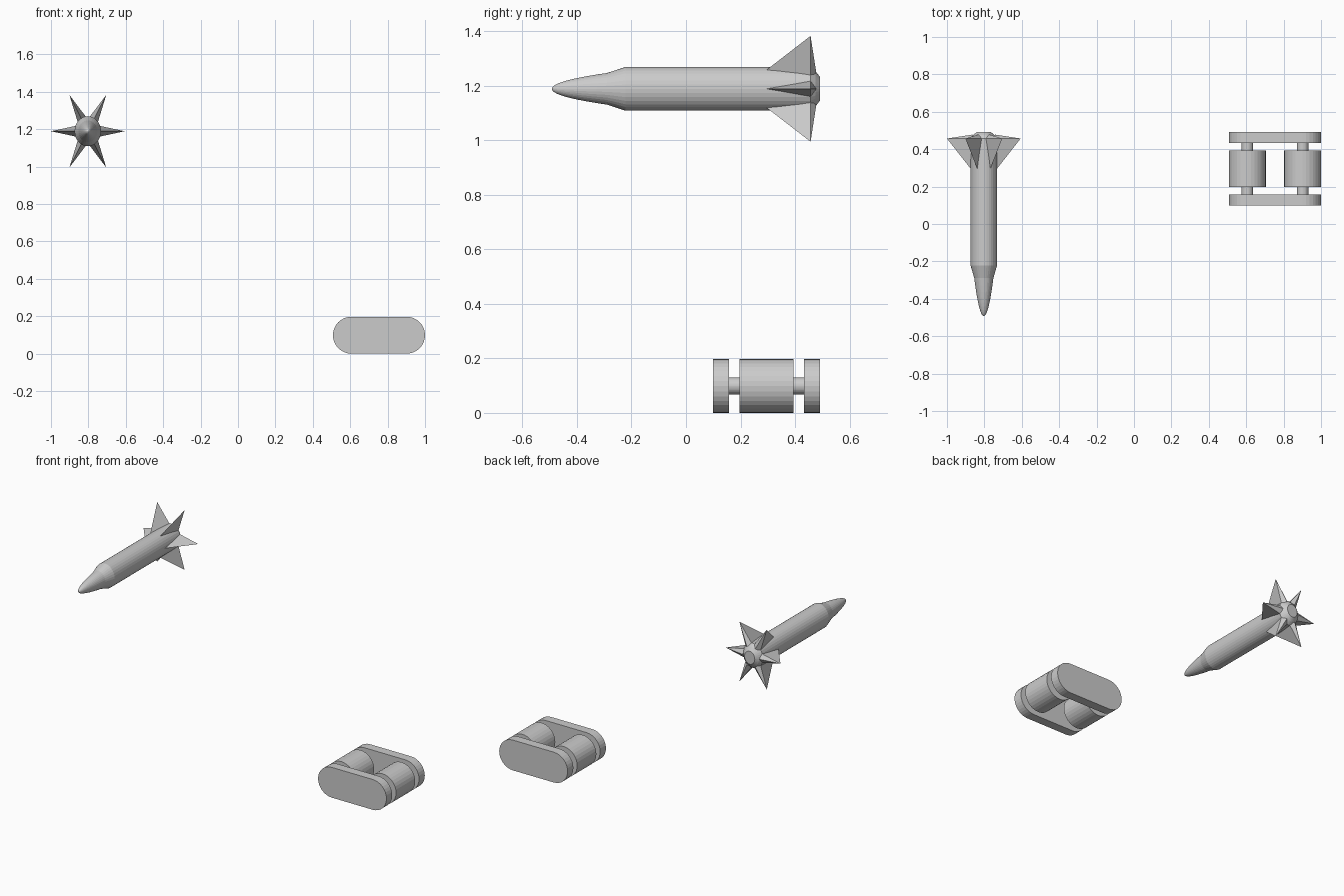
import bpy, bmesh
from math import sin, cos, pi, sqrt, radians
from mathutils import Vector

if "Cube" in bpy.data.objects:
    bpy.data.objects.remove(bpy.data.objects["Cube"])

U = 0.0985                      # half height of the link
SEG = 32
ROCKET = (-0.803, 0, 1.189)
STRETCH = 0.985 * 2 / sqrt(3)   # the rocket is slightly taller than wide


def make(name, bm, loc=(0, 0, 0), scale=(1, 1, 1)):
    bmesh.ops.remove_doubles(bm, verts=bm.verts, dist=1e-5)
    bmesh.ops.recalc_face_normals(bm, faces=bm.faces)
    me = bpy.data.meshes.new(name)
    bm.to_mesh(me)
    bm.free()
    ob = bpy.data.objects.new(name, me)
    ob.location, ob.scale = loc, scale
    bpy.context.collection.objects.link(ob)
    return ob


def lathe(name, profile, loc, scale):
    """Spin (y, radius) points around the y axis."""
    bm = bmesh.new()
    vs = [bm.verts.new((r, y, 0)) for y, r in profile]
    es = [bm.edges.new(p) for p in zip(vs, vs[1:])]
    bmesh.ops.spin(bm, geom=vs + es, cent=(0, 0, 0), axis=(0, 1, 0),
                   angle=2 * pi, steps=SEG, use_merge=True)
    return make(name, bm, loc, scale)


def extrude_y(name, outline, y0, y1):
    """Solid from an (x, z) outline between two y positions."""
    bm = bmesh.new()
    face = bm.faces.new([bm.verts.new((x, y0, z)) for x, z in outline])
    new = bmesh.ops.extrude_face_region(bm, geom=[face], use_keep_orig=True)["geom"]
    bmesh.ops.translate(bm, vec=(0, y1 - y0, 0),
                        verts=[g for g in new if isinstance(g, bmesh.types.BMVert)])
    return make(name, bm)


def arc(cx, r, start, end, n):
    return [(cx + r * cos(radians(start + (end - start) * i / n)),
             U + r * sin(radians(start + (end - start) * i / n))) for i in range(n + 1)]


# Rocket body: rounded nose, flared shoulder, tube and tapered tail
tip, joint = -0.4925, -0.29
nose = [(tip + (joint - tip) * t, 0.051 * sqrt(t))
        for t in [(i / 10) ** 2 for i in range(11)]]
body = nose + [(-0.222, 0.0706), (0.457, 0.0706), (0.476, 0.056),
               (0.4925, 0.037), (0.4925, 0)]
lathe("rocket_body", body, ROCKET, (1, 1, STRETCH))

# Six wedge fins, thickest at the back
for k in range(6):
    a = k * pi / 3
    out, side = Vector((cos(a), 0, sin(a))), Vector((-sin(a), 0, cos(a)))
    bm = bmesh.new()
    pt = lambda r, y, w: bm.verts.new(out * r + side * w + Vector((0, y, 0)))
    ring = [pt(0.066, 0.29, 0), pt(0.06, 0.457, 0.026),
            pt(0.06, 0.478, 0), pt(0.06, 0.457, -0.026)]
    top = pt(2 * U, 0.457, 0)
    for i in range(4):
        bm.faces.new((ring[i], ring[(i + 1) % 4], top))
    bm.faces.new(ring)
    make(f"rocket_fin_{k + 1}", bm, ROCKET, (1, 1, STRETCH))

# Link: two rounded plates with a pin and a roller at each end
left, right, front = 1 - 4 * U, 1 - U, U
plate = arc(right, U, -90, 90, 16) + arc(left, U, 90, 270, 16)
for side, y in (("front", front), ("back", front + 3.4 * U)):
    extrude_y(f"link_plate_{side}", plate, y, y + 0.6 * U)
for side, x in (("left", left), ("right", right)):
    extrude_y(f"roller_{side}", arc(x, U, 0, 360, SEG)[:-1], front + U, front + 3 * U)
    extrude_y(f"pin_{side}", arc(x, 0.031, 0, 360, SEG)[:-1],
              front + 0.5 * U, front + 3.5 * U)
